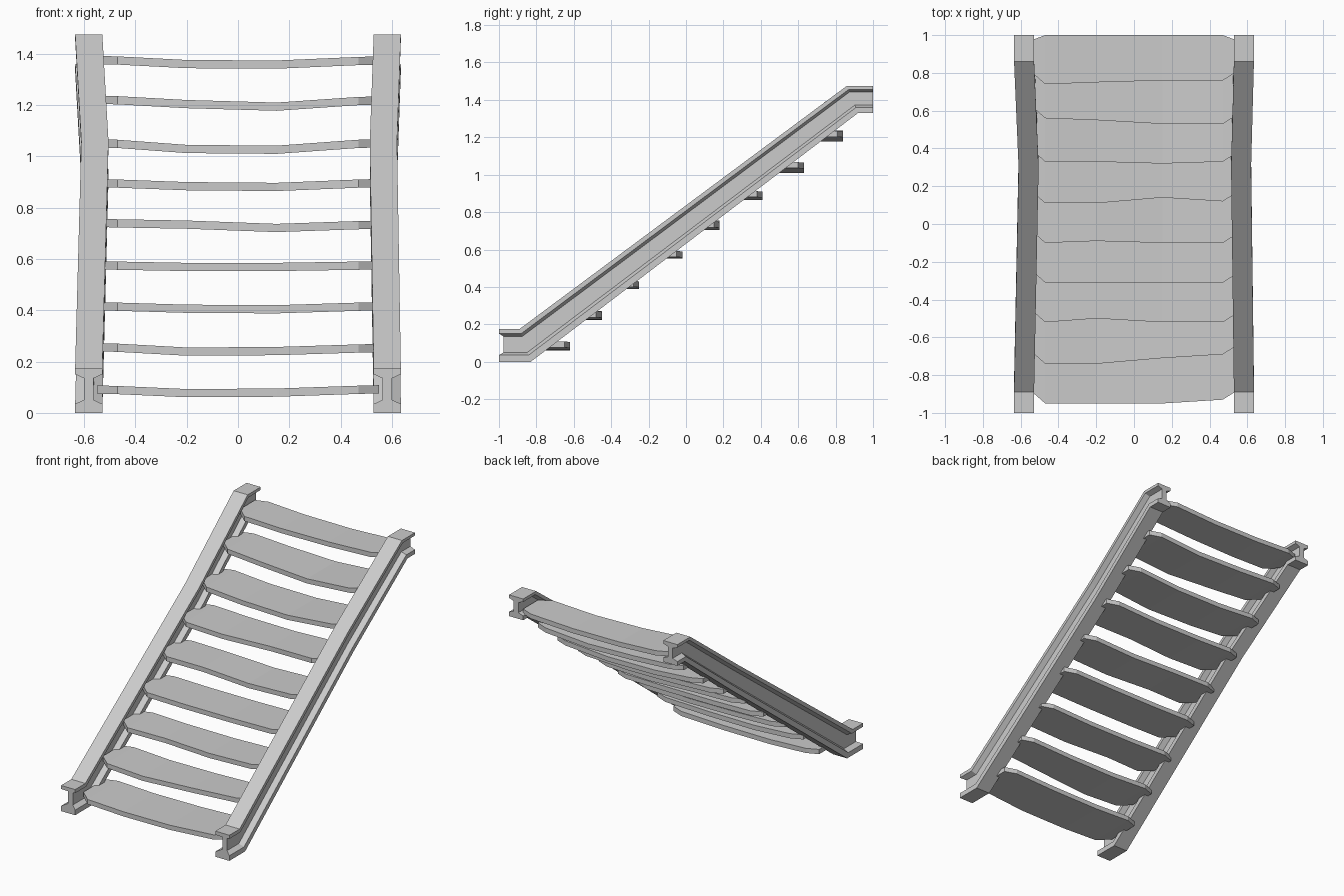
import bpy
import bmesh
from mathutils import Vector

default_cube = bpy.data.objects.get("Cube")
if default_cube:
    bpy.data.objects.remove(default_cube)

# Single plain grey finish
grey = bpy.data.materials.new("grey_metal")
grey.use_nodes = True
grey_value = (0.6, 0.6, 0.6, 1)
grey.diffuse_color = grey_value
grey.node_tree.nodes["Principled BSDF"].inputs["Base Color"].default_value = grey_value


def loft(name, rings):
    """Bridge a row of closed cross-sections and cap both ends."""
    bm = bmesh.new()
    loops = [[bm.verts.new(point) for point in ring] for ring in rings]
    count = len(loops[0])
    for near, far in zip(loops, loops[1:]):
        for i in range(count):
            j = (i + 1) % count
            bm.faces.new((near[i], near[j], far[j], far[i]))
    bm.faces.new(loops[0])
    bm.faces.new(loops[-1])
    bmesh.ops.recalc_face_normals(bm, faces=bm.faces)
    mesh = bpy.data.meshes.new(name)
    bm.to_mesh(mesh)
    bm.free()
    mesh.materials.append(grey)
    obj = bpy.data.objects.new(name, mesh)
    bpy.context.collection.objects.link(obj)
    return obj


# I-beam cross-section: half width and height fraction, one side from bottom to top
flange, web = 0.053, 0.018
half_section = [(flange, 0), (flange, 0.2), (web, 0.29),
                (web, 0.77), (flange, 0.86), (flange, 1)]
section = half_section + [(-x, h) for x, h in reversed(half_section)]

# Stringer path: bottom and top (y, z) at the ends and mitred bends
foot = (Vector((-1, 0)), Vector((-1, 0.175)))
low_bend = (Vector((-0.83, 0)), Vector((-0.89, 0.175)))
high_bend = (Vector((0.92, 1.33)), Vector((0.86, 1.475)))
head = (Vector((1, 1.33)), Vector((1, 1.475)))
middle = tuple(a.lerp(b, 0.68) for a, b in zip(low_bend, high_bend))
path = [foot, low_bend, middle, high_bend, head]


def stringer(name, side, bow):
    rings = []
    for station in path:
        centre = 0.582 - (bow if station is middle else 0)
        ring = []
        for x, h in section:
            y, z = station[0].lerp(station[1], h)
            # The web is set back a little at the foot
            if station is foot and abs(x) == web:
                y += 0.025
            ring.append((side * (centre + x), y, z))
        rings.append(ring)
    return loft(name, rings)


stringer("left_stringer", 1, 0.015)
stringer("right_stringer", -1, 0.024)

# Worn treads: four front edge y values, back y, then top z at four stations
tread_x = (-0.47, -0.2, 0.15, 0.47)
thickness = 0.032
treads = [
    ((-.95, -.95, -.95, -.93), -.62, (.105, .093, .095, .106)),
    ((-.74, -.74, -.71, -.69), -.45, (.27, .255, .257, .267)),
    ((-.52, -.5, -.52, -.52), -.25, (.43, .422, .42, .43)),
    ((-.31, -.31, -.31, -.31), -.02, (.59, .585, .585, .59)),
    ((-.1, -.09, -.1, -.1), .18, (.755, .75, .737, .748)),
    ((.11, .11, .14, .12), .41, (.91, .9, .897, .91)),
    ((.33, .33, .32, .33), .63, (.065 + 1, 1.045, 1.042, 1.065)),
    ((.56, .55, .53, .53), .84, (1.235, 1.22, 1.21, 1.232)),
    ((.74, .75, .76, .76), 1, (1.39, 1.376, 1.374, 1.388)),
]


def tread_ring(x, front, back, top):
    bottom = top - thickness
    return [(x, front, top), (x, back, top), (x, back, bottom), (x, front, bottom)]


for number, (fronts, back, tops) in enumerate(treads, 1):
    rings = [tread_ring(x, f, back, z) for x, f, z in zip(tread_x, fronts, tops)]
    # Chipped corners at both ends
    end = 0.55
    rings.insert(0, tread_ring(-end, fronts[0] + 0.07, back - 0.03, tops[0] + 0.002))
    rings.append(tread_ring(end, fronts[-1] + 0.05, back - 0.03, tops[-1] + 0.002))
    loft(f"tread_{number}", rings)
